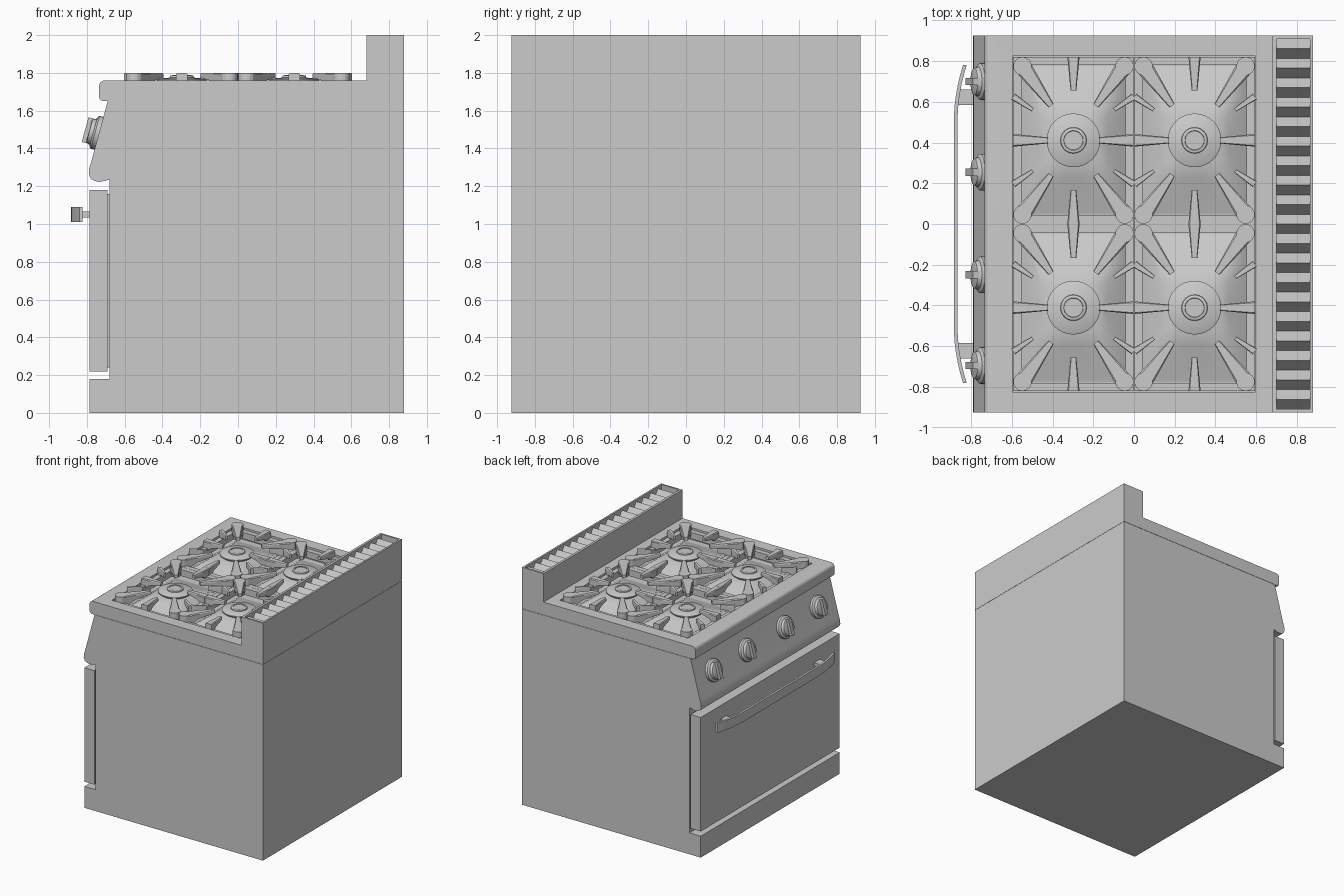
import bpy, bmesh
from math import sin, cos, pi, radians
from mathutils import Vector

if "Cube" in bpy.data.objects:
    bpy.data.objects.remove(bpy.data.objects["Cube"])


def make(name, bm, smooth=None):
    bmesh.ops.recalc_face_normals(bm, faces=bm.faces)
    me = bpy.data.meshes.new(name)
    bm.to_mesh(me)
    bm.free()
    ob = bpy.data.objects.new(name, me)
    bpy.context.collection.objects.link(ob)
    if smooth:
        bpy.ops.object.select_all(action='DESELECT')
        bpy.context.view_layer.objects.active = ob
        ob.select_set(True)
        bpy.ops.object.shade_smooth_by_angle(angle=radians(smooth))
    return ob


def add_loft(bm, rings, cap0=True, cap1=True):
    vs = [[bm.verts.new(p) for p in r] for r in rings]
    n = len(vs[0])
    for a, b in zip(vs, vs[1:]):
        for i in range(n):
            j = (i + 1) % n
            bm.faces.new((a[i], a[j], b[j], b[i]))
    if cap0:
        bm.faces.new(vs[0][::-1])
    if cap1:
        bm.faces.new(vs[-1])


def loft(name, rings, smooth=None, cap0=True, cap1=True):
    bm = bmesh.new()
    add_loft(bm, rings, cap0, cap1)
    return make(name, bm, smooth)


def add_box(bm, x0, x1, y0, y1, z0, z1):
    add_loft(bm, [[(x0, y0, z), (x1, y0, z), (x1, y1, z), (x0, y1, z)] for z in (z0, z1)])


def box(name, *b):
    bm = bmesh.new()
    add_box(bm, *b)
    return make(name, bm)


def extrude_y(name, profile, hy, smooth=None):
    return loft(name, [[(x, y, z) for x, z in profile] for y in (-hy, hy)], smooth)


def lathe(name, profile, loc, n=32):
    rings = [[(r * cos(2 * pi * i / n), r * sin(2 * pi * i / n), z) for i in range(n)] for r, z in profile]
    ob = loft(name, rings, 35)
    ob.location = loc
    return ob


def cut(ob, *b):
    c = box("cutter", *b)
    c.hide_render = True
    m = ob.modifiers.new("cut", 'BOOLEAN')
    m.object, m.operation, m.solver = c, 'DIFFERENCE', 'EXACT'
    bpy.context.view_layer.objects.active = ob
    bpy.ops.object.modifier_apply(modifier=m.name)
    bpy.data.objects.remove(c)


HY = 0.925

# cabinet with plinth and sloping control panel
extrude_y("cabinet", [(0.88, 0), (0.88, 1.65), (-0.69, 1.65), (-0.778, 1.325), (-0.788, 1.295), (-0.79, 1.265),
                      (-0.78, 1.24), (-0.76, 1.228), (-0.735, 1.223), (-0.71, 1.227), (-0.68, 1.235),
                      (-0.68, 0.18), (-0.785, 0.18), (-0.785, 0)], HY, 30)

# worktop with rounded front edge and burner recess
edge = [(-0.705 - 0.03 * sin(a), 1.73 + 0.03 * cos(a)) for a in [i * pi / 12 for i in range(7)]]
edge += [(-0.715 - 0.02 * cos(a), 1.672 - 0.02 * sin(a)) for a in [i * pi / 10 for i in range(6)]]
top = extrude_y("worktop", [(0.88, 1.652), (0.88, 1.76)] + edge, HY, 30)
cut(top, -0.597, 0.597, -0.825, 0.825, 1.66, 1.9)

# rear flue riser with louvred vent
riser = box("flue_riser", 0.68, 0.88, -HY, HY, 1.755, 2.0)
cut(riser, 0.70, 0.865, -0.91, 0.91, 1.92, 2.1)
n = 19
p = 1.82 / n
bm = bmesh.new()
for i in range(n):
    y = -0.91 + i * p
    add_loft(bm, [[(x, y, 1.92), (x, y + p, 1.92), (x, y + p / 2, 1.985)] for x in (0.70, 0.865)])
make("vent_louvres", bm)

# oven door and seal
door = box("oven_door", -0.785, -0.69, -HY, HY, 0.22, 1.18)
box("door_seal", -0.692, -0.678, -0.9, 0.9, 0.24, 1.16)

# handle: bar with swept-back ends on two brackets
rings = []
for i in range(33):
    y = -0.78 + 1.56 * i / 32
    t = max(0, abs(y) - 0.5) / 0.28
    x = -0.885 + 0.045 * t * t
    rings.append([(x, y, 1.01), (x + 0.018, y, 1.01), (x + 0.018, y, 1.09), (x, y, 1.09)])
loft("door_handle", rings, 30)
for s in (-1, 1):
    box("handle_bracket", -0.87, -0.78, s * 0.622 - 0.038, s * 0.622 + 0.038, 1.035, 1.065)

# control knobs
for y in (0.7, 0.255, -0.25, -0.695):
    parts = [lathe("knob", [(0.09, -0.01), (0.09, 0.02), (0.082, 0.028), (0.072, 0.03), (0.066, 0.05), (0.06, 0.053)],
                   (-0.737, y, 1.48)),
             box("knob_grip", -0.068, 0.068, -0.018, 0.018, 0.03, 0.075)]
    for ob in parts:
        ob.location = (-0.737, y, 1.48)
        ob.rotation_euler = (0, radians(-74.8), 0)


def ring(cx, cy, hx, hy, z, square, n=32):
    pts = []
    for i in range(n):
        c, s = cos(2 * pi * i / n), sin(2 * pi * i / n)
        k = 1 / max(abs(c), abs(s)) if square else 1
        pts.append((cx + hx * c * k, cy + hy * s * k, z))
    return pts


def finger(bm, a, b, w0, w1, z0=1.70, z1=1.775):
    a, b = Vector(a), Vector(b)
    d = (b - a).normalized()
    s = Vector((-d.y, d.x))
    rings = []
    for c, w, z in ((a, w0, z0), (a.lerp(b, 0.45), w0 * 0.55 + w1 * 0.45, 1.755), (b, w1, z1)):
        l, r = c + s * w / 2, c - s * w / 2
        l2, r2 = c + s * w * 0.4, c - s * w * 0.4
        rings.append([(*l, z), (*r, z), (*r, 1.793), (*r2, 1.80), (*l2, 1.80), (*l, 1.793)])
    add_loft(bm, rings)


for sx in (-1, 1):
    for sy in (-1, 1):
        cx, cy = 0.2975 * sx, 0.411 * sy

        # spill tray rising to the burner
        loft("burner_tray", [ring(cx, cy, 0.255, 0.365, 1.661, True), ring(cx, cy, 0.245, 0.34, 1.668, True),
                             ring(cx, cy, 0.165, 0.185, 1.725, True), ring(cx, cy, 0.13, 0.13, 1.745, False)], 25)

        # burner dish and cap
        lathe("burner", [(0.11, 1.74), (0.132, 1.758), (0.132, 1.766), (0.125, 1.77), (0.07, 1.774), (0.064, 1.776),
                         (0.062, 1.785), (0.048, 1.788), (0.046, 1.784)], (cx, cy, 0))

        # cast grate: low frame, corner pads and tapering fingers
        bm = bmesh.new()
        X, Y = 0.296, 0.410
        for s in (-1, 1):
            xa, xb = sorted((cx + s * X, cx + s * (X - 0.04)))
            add_box(bm, xa, xb, cy - Y, cy + Y, 1.69, 1.745)
            ya, yb = sorted((cy + s * Y, cy + s * (Y - 0.04)))
            add_box(bm, cx - X, cx + X, ya, yb, 1.69, 1.745)
            finger(bm, (cx + s * X, cy), (cx + s * 0.125, cy), 0.062, 0.03)
            finger(bm, (cx, cy + s * Y), (cx, cy + s * 0.245), 0.06, 0.028)
            for t in (-1, 1):
                px, py = cx + s * (X - 0.045), cy + t * (Y - 0.045)
                add_loft(bm, [ring(px, py, 0.045, 0.045, z, False, 16) for z in (1.69, 1.80)])
                finger(bm, (px, py), (cx + s * 0.11, cy + t * 0.17), 0.088, 0.03)
                finger(bm, (cx + s * X, cy + t * 0.215), (cx + s * 0.2, cy + t * 0.15), 0.035, 0.018, 1.70, 1.765)
        make("grate", bm)
